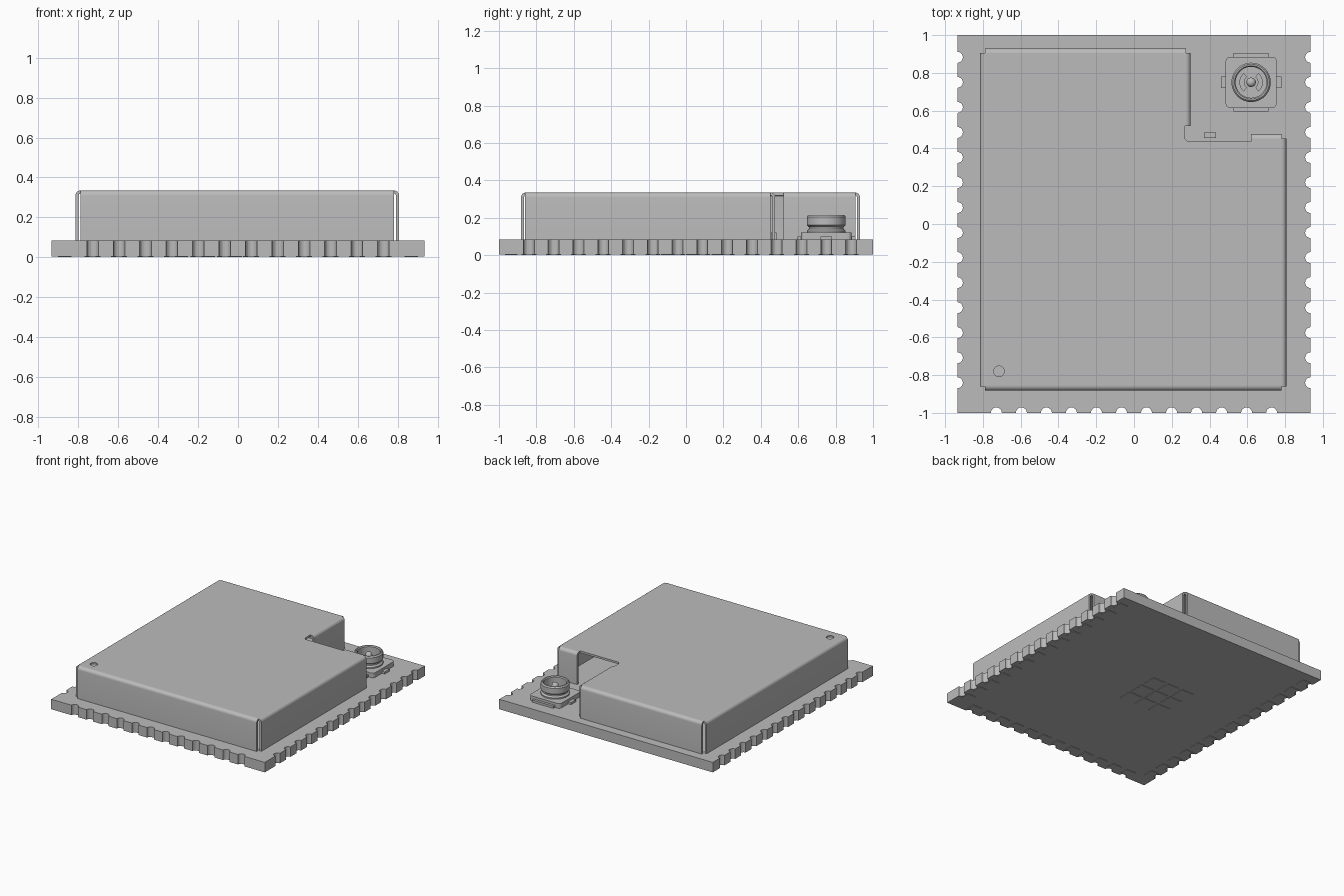
import bpy, bmesh
from math import sin, cos, pi
from mathutils import Vector

cube = bpy.data.objects.get("Cube")
if cube:
    bpy.data.objects.remove(cube)

grey = bpy.data.materials.new("plain_grey")
grey.use_nodes = True
grey.diffuse_color = (0.5, 0.5, 0.5, 1)
grey.node_tree.nodes["Principled BSDF"].inputs["Base Color"].default_value = (0.5, 0.5, 0.5, 1)


def finish(name, bm, smooth=False):
    bmesh.ops.recalc_face_normals(bm, faces=bm.faces)
    mesh = bpy.data.meshes.new(name)
    bm.to_mesh(mesh)
    bm.free()
    mesh.materials.append(grey)
    ob = bpy.data.objects.new(name, mesh)
    bpy.context.collection.objects.link(ob)
    if smooth:
        bpy.ops.object.select_all(action='DESELECT')
        ob.select_set(True)
        bpy.context.view_layer.objects.active = ob
        bpy.ops.object.shade_smooth_by_angle(angle=0.6)
    return ob


def add_prism(bm, points, offset):
    """Closed solid from a polygon swept along an offset."""
    face = bm.faces.new([bm.verts.new(p) for p in points])
    top = bmesh.ops.extrude_face_region(bm, geom=[face], use_keep_orig=True)["geom"]
    bmesh.ops.translate(bm, vec=offset, verts=[v for v in top if isinstance(v, bmesh.types.BMVert)])


def slab(name, outline, z0, z1):
    bm = bmesh.new()
    add_prism(bm, [(x, y, z0) for x, y in outline], (0, 0, z1 - z0))
    return finish(name, bm)


def rect(x0, x1, y0, y1):
    return [(x0, y0), (x1, y0), (x1, y1), (x0, y1)]


def circle(cx, cy, r, n=32):
    return [(cx + r * cos(2 * pi * i / n), cy + r * sin(2 * pi * i / n)) for i in range(n)]


def lathe(name, profile, cx, cy, n=48):
    """Surface of revolution about a vertical axis."""
    bm = bmesh.new()
    verts = [bm.verts.new((cx + r, cy, z)) for r, z in profile]
    edges = [bm.edges.new(pair) for pair in zip(verts, verts[1:])]
    bmesh.ops.spin(bm, geom=verts + edges, cent=(cx, cy, 0), axis=(0, 0, 1), angle=2 * pi, steps=n)
    bmesh.ops.remove_doubles(bm, verts=bm.verts, dist=0.0003)
    return finish(name, bm, True)


# Circuit board with half-round notches along three edges
W, L, BASE, TOP = 0.935, 1.0, 0.004, 0.083
NOTCH, PITCH = 0.029, 0.1325
side_y = [0.021 + PITCH * (i - 6.5) for i in range(14)]
front_x = [PITCH * (i - 5.5) for i in range(12)]


def notch(cx, cy, start):
    """Arc that cuts into the board, walked clockwise."""
    return [(cx + NOTCH * cos(start - pi * i / 10), cy + NOTCH * sin(start - pi * i / 10)) for i in range(11)]


outline = [(-W, -L)]
for x in front_x:
    outline += notch(x, -L, pi)
outline.append((W, -L))
for y in side_y:
    outline += notch(W, y, 3 * pi / 2)
outline += [(W, L), (-W, L)]
for y in reversed(side_y):
    outline += notch(-W, y, pi / 2)
slab("circuit_board", outline, BASE, TOP)

# Solder pads on the underside
bm = bmesh.new()
pads = [rect(x - 0.04, x + 0.04, -L + 0.032, -L + 0.1) for x in front_x]
for y in side_y:
    pads.append(rect(W - 0.1, W - 0.032, y - 0.04, y + 0.04))
    pads.append(rect(-W + 0.032, -W + 0.1, y - 0.04, y + 0.04))
for i in (-1, 0, 1):
    for j in (-1, 0, 1):
        cx, cy = -0.17 + i * 0.135, 0.056 + j * 0.135
        pads.append(rect(cx - 0.055, cx + 0.055, cy - 0.055, cy + 0.055))
for pad in pads:
    add_prism(bm, [(x, y, 0) for x, y in pad], (0, 0, BASE))
finish("underside_pads", bm)

# Shield can: flat lid with a corner cut away
ROOF, BEND, SHEET = 0.335, 0.026, 0.016
lid = slab("shield_lid", [(-0.789, -0.856), (0.781, -0.856), (0.781, 0.451), (0.62, 0.451),
                          (0.62, 0.437), (0.285, 0.437), (0.27, 0.452), (0.27, 0.52),
                          (0.274, 0.52), (0.274, 0.904), (-0.789, 0.904)], ROOF - SHEET, ROOF)

# Round orientation dimple in the lid
cutter = slab("dimple_cutter", circle(-0.715, -0.78, 0.028), ROOF - 0.01, ROOF + 0.05)
cutter.hide_render = True
cutter.hide_set(True)
dimple = lid.modifiers.new("dimple", 'BOOLEAN')
dimple.operation = 'DIFFERENCE'
dimple.object = cutter
dimple.solver = 'EXACT'


# Shield can walls, each folded down from the lid by a rounded bend
def wall(name, start, end, out):
    start, end, out = Vector((*start, 0)), Vector((*end, 0)), Vector((*out, 0))
    arc = [i * pi / 12 for i in range(7)]

    def bend(r):
        return [(-BEND + r * sin(a), ROOF - BEND + r * cos(a)) for a in arc]
    section = bend(BEND) + [(0, TOP), (-SHEET, TOP)] + bend(BEND - SHEET)[::-1]
    bm = bmesh.new()
    add_prism(bm, [start + out * d + Vector((0, 0, z)) for d, z in section], end - start)
    finish(name, bm, True)


wall("shield_wall_front", (-0.789, -0.882), (0.781, -0.882), (0, -1))
wall("shield_wall_back", (-0.789, 0.93), (0.274, 0.93), (0, 1))
wall("shield_wall_right", (-0.815, -0.86), (-0.815, 0.906), (-1, 0))
wall("shield_wall_left", (0.807, -0.86), (0.807, 0.453), (1, 0))
wall("shield_wall_cutout_side", (0.3, 0.52), (0.3, 0.906), (1, 0))
wall("shield_wall_cutout_back", (0.62, 0.477), (0.781, 0.477), (0, 1))

# Small chip part showing in the shield opening
slab("chip_part", rect(0.37, 0.435, 0.455, 0.485), TOP, 0.12)

# Coaxial connector: solder tabs and moulded base
CX, CY = 0.62, 0.75
slab("connector_ground_tabs", rect(CX - 0.093, CX + 0.093, CY - 0.155, CY + 0.155), TOP, 0.1)
slab("connector_signal_tabs", rect(CX - 0.16, CX + 0.16, CY - 0.03, CY + 0.03), TOP, 0.1)
corners = []
for k, (sx, sy) in enumerate([(1, 1), (-1, 1), (-1, -1), (1, -1)]):
    corners += [(CX + sx * 0.112 + 0.023 * cos(k * pi / 2 + a * pi / 8),
                 CY + sy * 0.112 + 0.023 * sin(k * pi / 2 + a * pi / 8)) for a in range(5)]
slab("connector_base", corners, TOP, 0.12)

# Connector barrel with a grooved neck and open mouth
lathe("connector_barrel", [(0, 0.118), (0.104, 0.118), (0.104, 0.13), (0.092, 0.14), (0.092, 0.15),
                           (0.104, 0.16), (0.104, 0.205), (0.096, 0.215), (0.088, 0.215),
                           (0.082, 0.208), (0.082, 0.135), (0, 0.135)], CX, CY)

# Centre pin with a domed tip
lathe("connector_pin", [(0, 0.13), (0.025, 0.13), (0.025, 0.185), (0.021, 0.197),
                        (0.012, 0.204), (0, 0.207)], CX, CY, 24)

# Raised insulator halves inside the mouth
for sign, name in ((1, "insulator_left"), (-1, "insulator_right")):
    angles = [-0.9 + i * 0.2 for i in range(10)]
    ring = [(CX + sign * 0.062 * cos(a), CY + 0.062 * sin(a)) for a in angles]
    ring += [(CX + sign * 0.036 * cos(a), CY + 0.036 * sin(a)) for a in reversed(angles)]
    slab(name, ring, 0.13, 0.145)
